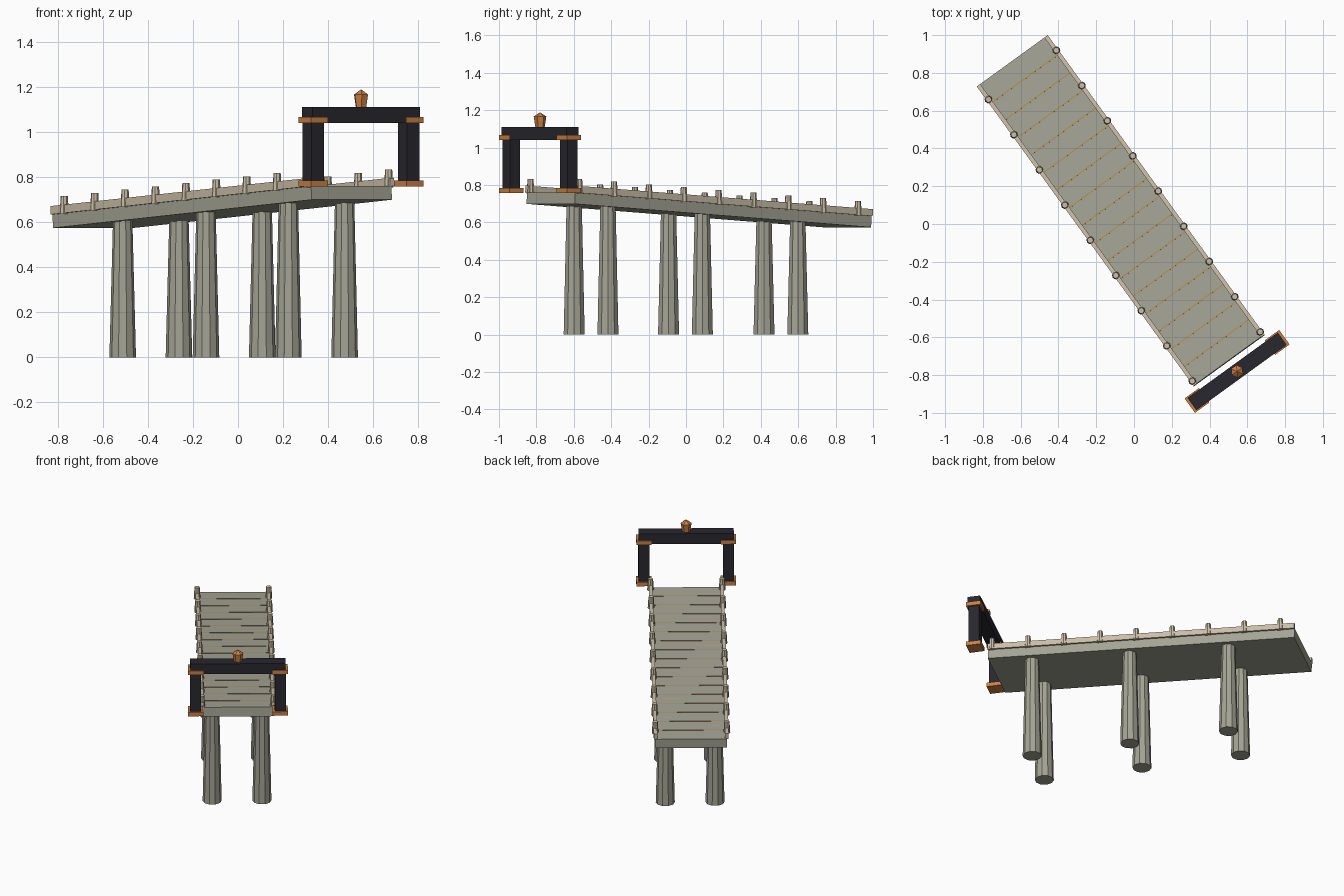
import bpy, bmesh, math
from mathutils import Matrix, Vector

if "Cube" in bpy.data.objects:
    bpy.data.objects.remove(bpy.data.objects["Cube"])

# Pier frame: local x runs along the pier, local y across it
FRAME = Matrix.Translation((-0.07, 0.07, 0)) @ Matrix.Rotation(math.radians(-54.1), 4, 'Z')
SLOPE = 0.064
TILT = Matrix.Rotation(-math.atan(SLOPE), 4, 'Y')


def top_z(u):
    return 0.698 + SLOPE * u


def material(name, rgb):
    m = bpy.data.materials.new(name)
    m.diffuse_color = (*rgb, 1)
    m.use_nodes = True
    m.node_tree.nodes["Principled BSDF"].inputs["Base Color"].default_value = m.diffuse_color
    return m


STONE = material("weathered_grey", (0.37, 0.37, 0.30))
TRIM = material("pale_wood", (0.60, 0.52, 0.39))
SEAM = material("tan_seam", (0.45, 0.28, 0.09))
DARK = material("dark_timber", (0.022, 0.020, 0.028))
COPPER = material("copper", (0.60, 0.22, 0.06))


def finish(bm, name, mat, matrix):
    bmesh.ops.recalc_face_normals(bm, faces=bm.faces)
    me = bpy.data.meshes.new(name)
    bm.to_mesh(me)
    bm.free()
    me.materials.append(mat)
    ob = bpy.data.objects.new(name, me)
    ob.matrix_world = FRAME @ matrix
    bpy.context.collection.objects.link(ob)
    return ob


def box(name, mat, size, loc, tilt=False):
    bm = bmesh.new()
    bmesh.ops.create_cube(bm, size=1)
    bmesh.ops.scale(bm, vec=Vector(size), verts=bm.verts)
    return finish(bm, name, mat, Matrix.Translation(loc) @ (TILT if tilt else Matrix()))


def taper(name, mat, u, v, z0, z1, r0, r1, sides):
    bm = bmesh.new()
    bmesh.ops.create_cone(bm, cap_ends=True, segments=sides, radius1=r0, radius2=r1, depth=z1 - z0)
    return finish(bm, name, mat, Matrix.Translation((u, v, (z0 + z1) / 2)))


# Sloping deck slab
box("deck", STONE, (1.96, 0.44, 0.062), (0, 0, top_z(0) - 0.031), True)

# Thin seams between planks
for i in range(1, 17):
    u = -0.98 + i * 1.96 / 17
    box("plank_seam", SEAM, (0.006, 0.42, 0.004), (u, 0, top_z(u)), True)

for s in (-1, 1):
    # Edge curb with its row of short posts
    box("edge_curb", TRIM, (1.962, 0.022, 0.037), (0, s * 0.221, top_z(0) + 0.0165), True)
    for i in range(9):
        u = -0.888 + 0.23 * i
        taper("edge_post", TRIM, u, s * 0.222, top_z(u) - 0.005, top_z(u) + 0.073, 0.021, 0.016, 8)
    # Supporting piles
    for u in (-0.54, 0.09, 0.713):
        taper("pile", STONE, u, s * 0.154, 0, top_z(u) - 0.055, 0.059, 0.043, 10)
    # Gate pillars with metal bands
    box("gate_pillar", DARK, (0.068, 0.068, 0.30), (1.05, s * 0.262, 0.908))
    for z in (0.77, 1.053):
        box("gate_band", COPPER, (0.094, 0.094, 0.027), (1.05, s * 0.262, z))

# Gate lintel
box("gate_beam", DARK, (0.08, 0.59, 0.07), (1.05, 0, 1.075))

# Finial: flared body and pointed cap
taper("finial_body", COPPER, 1.05, 0, 1.108, 1.165, 0.025, 0.034, 6)
taper("finial_cap", COPPER, 1.05, 0, 1.165, 1.188, 0.034, 0.0005, 6)
